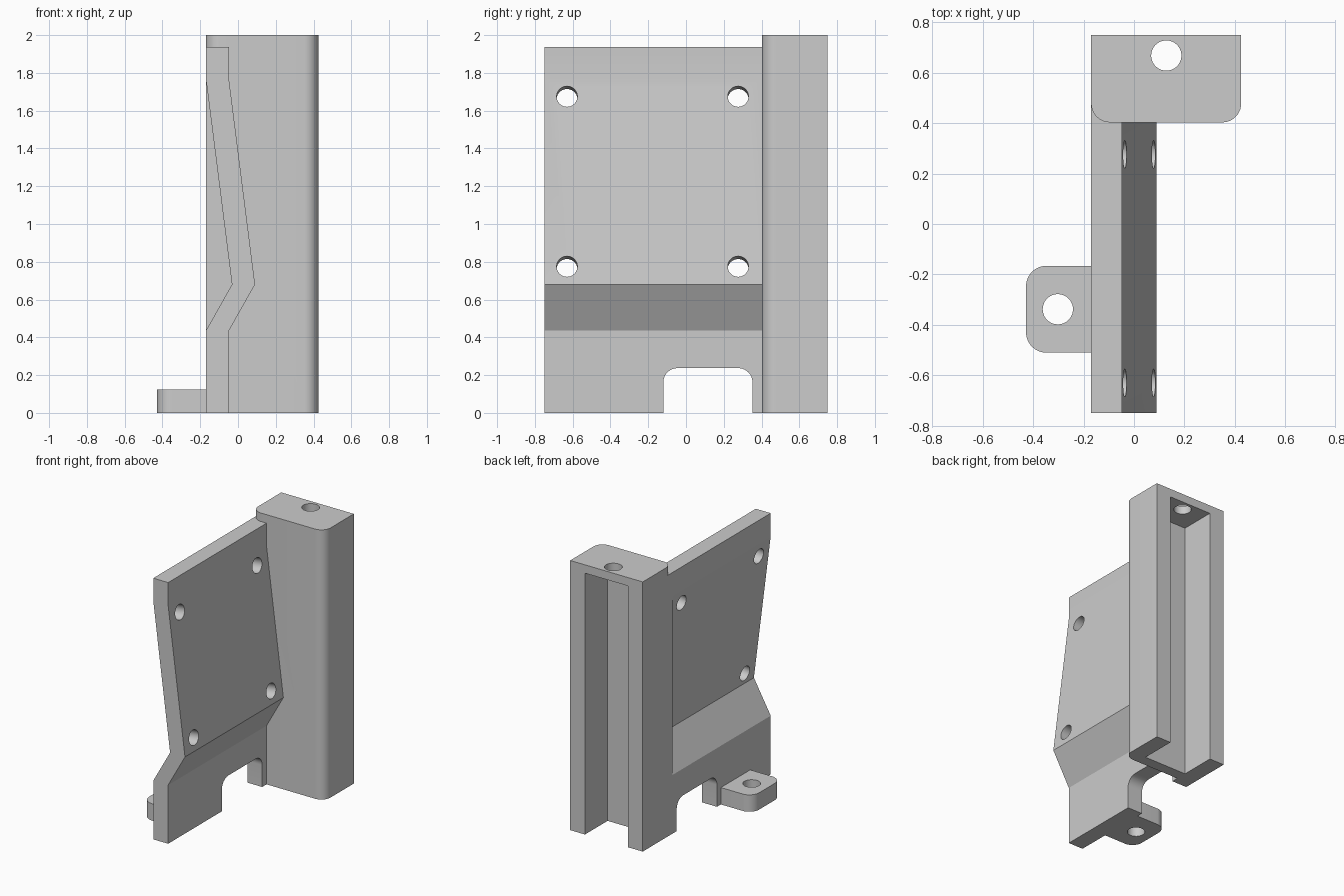
import bpy, bmesh, math
from mathutils import Vector, Matrix

if "Cube" in bpy.data.objects:
    bpy.data.objects.remove(bpy.data.objects["Cube"], do_unlink=True)

GREY = (0.6, 0.6, 0.6, 1)
grey = bpy.data.materials.new("plain grey")
grey.use_nodes = True
grey.diffuse_color = GREY
grey.node_tree.nodes["Principled BSDF"].inputs["Base Color"].default_value = GREY

LEFT, RIGHT = -0.17, 0.425        # post sides
FRONT, BACK = 0.403, 0.75         # post depth
INNER = -0.048                    # inner face of the plate
PLATE_TOP = 1.937


def add_object(name, bm):
    bmesh.ops.recalc_face_normals(bm, faces=bm.faces)
    mesh = bpy.data.meshes.new(name)
    bm.to_mesh(mesh)
    bm.free()
    mesh.materials.append(grey)
    obj = bpy.data.objects.new(name, mesh)
    bpy.context.collection.objects.link(obj)
    return obj


def outline(corners, steps=10):
    """Turn (a, b) or (a, b, radius) corners into a rounded outline."""
    points = []
    for i, corner in enumerate(corners):
        p = Vector(corner[:2])
        if len(corner) == 2:
            points.append(p)
            continue
        u = (Vector(corners[i - 1][:2]) - p).normalized() * corner[2]
        v = (Vector(corners[(i + 1) % len(corners)][:2]) - p).normalized() * corner[2]
        for k in range(steps + 1):
            t = math.pi / 2 * k / steps
            points.append(p + u * (1 - math.sin(t)) + v * (1 - math.cos(t)))
    return points


def prism(name, corners, axis, low, high):
    """Extrude an outline along the x, y or z axis."""
    place = {"x": lambda p, h: (h, p.x, p.y),
             "y": lambda p, h: (p.x, h, p.y),
             "z": lambda p, h: (p.x, p.y, h)}[axis]
    bm = bmesh.new()
    face = bm.faces.new([bm.verts.new(place(p, low)) for p in outline(corners)])
    new = bmesh.ops.extrude_face_region(bm, geom=[face])["geom"]
    shift = Vector(place(Vector((0, 0)), high - low))
    bmesh.ops.translate(bm, vec=shift, verts=[g for g in new if isinstance(g, bmesh.types.BMVert)])
    return add_object(name, bm)


def drill(centre, radius, direction=(0, 0, 1)):
    bm = bmesh.new()
    turn = Vector((0, 0, 1)).rotation_difference(Vector(direction)).to_matrix().to_4x4()
    bmesh.ops.create_cone(bm, cap_ends=True, segments=40, radius1=radius, radius2=radius,
                          depth=0.5, matrix=Matrix.Translation(centre) @ turn)
    return add_object("drill", bm)


def cut(obj, cutters):
    bpy.context.view_layer.objects.active = obj
    for cutter in cutters:
        mod = obj.modifiers.new("cut", "BOOLEAN")
        mod.operation, mod.solver, mod.object = "DIFFERENCE", "EXACT", cutter
        bpy.ops.object.modifier_apply(modifier=mod.name)
        bpy.data.objects.remove(cutter, do_unlink=True)


# Post: rounded front corners, a channel up the back and a hole in its cap
post = prism("post", [(LEFT, FRONT), (RIGHT, FRONT, 0.075), (RIGHT, BACK), (LEFT, BACK)],
             "z", 0, 2)
channel = prism("channel", [(INNER, 0.485), (0.304, 0.485), (0.304, 0.9), (INNER, 0.9)],
                "z", -0.1, 1.938)
corner = prism("corner", [(-0.06, 0.35), (-0.06, FRONT), (LEFT, FRONT, 0.075), (LEFT, 0.55),
                          (-0.25, 0.55), (-0.25, 0.35)], "z", PLATE_TOP, 2.1)
cut(post, [channel, corner, drill((0.128, 0.668, 2), 0.06)])

# Bent mounting plate with four tilted holes and a notch below
left_side = [(LEFT, 0), (LEFT, 0.435), (-0.032, 0.68), (LEFT, 1.768), (LEFT, PLATE_TOP)]
right_side = [(x + INNER - LEFT, z) for x, z in reversed(left_side)]
plate = prism("mounting_plate", left_side + right_side, "y", -BACK, FRONT)
slope = (0.032 + LEFT) / (1.768 - 0.68)
holes = [drill((0.09 + slope * (z - 0.68), y, z), 0.055, (1, 0, -slope))
         for y in (-0.63, 0.276) for z in (0.775, 1.675)]
notch = prism("notch", [(-0.12, -0.1), (-0.12, 0.237, 0.075), (0.352, 0.237, 0.075),
                        (0.352, -0.1)], "x", -0.4, 0.3)
cut(plate, holes + [notch])

# Foot tab with a screw hole
foot = prism("foot_tab", [(LEFT, -0.51), (LEFT, -0.166), (-0.428, -0.166, 0.08),
                          (-0.428, -0.51, 0.08)], "z", 0, 0.125)
cut(foot, [drill((-0.302, -0.338, 0.06), 0.06)])

# Smooth the rounded corners and bores, keep the edges sharp
for part in (post, plate, foot):
    bpy.ops.object.select_all(action="DESELECT")
    part.select_set(True)
    bpy.context.view_layer.objects.active = part
    bpy.ops.object.shade_smooth_by_angle(angle=math.radians(25))
